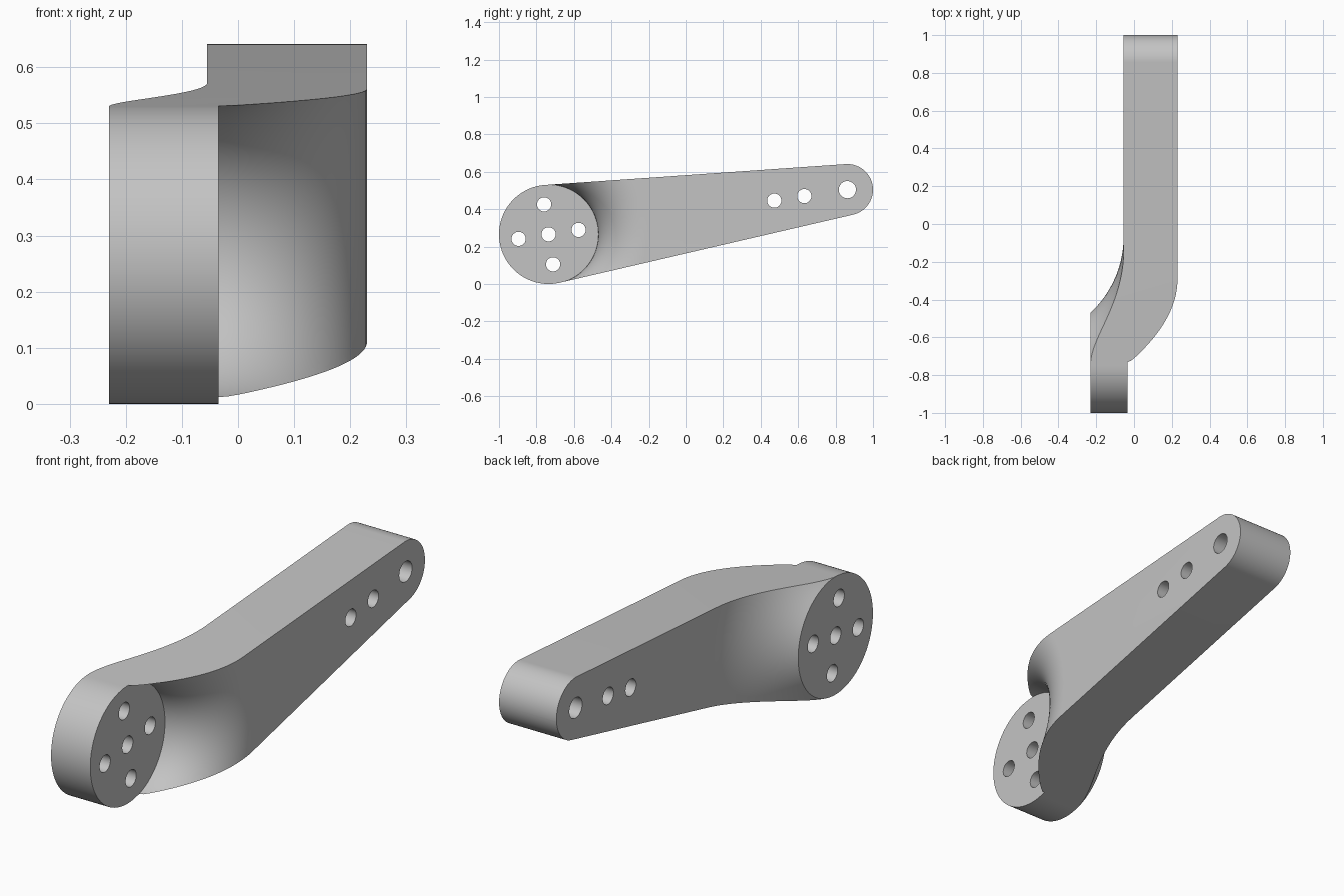
import bpy, bmesh, math

cube = bpy.data.objects.get("Cube")
if cube:
    bpy.data.objects.remove(cube)

# Pivot centres (y, z) and radii of the two rounded ends
HUB, HUB_R = (-0.735, 0.265), 0.265
TIP, TIP_R = (0.863, 0.504), 0.137
X_MIN, X_MAX = -0.23, 0.23      # overall sides
HUB_FACE, ARM_FACE = -0.035, -0.055
dy, dz = TIP[0] - HUB[0], TIP[1] - HUB[1]
LENGTH, AXIS = math.hypot(dy, dz), math.atan2(dz, dy)


def make_object(name, bm):
    bmesh.ops.recalc_face_normals(bm, faces=bm.faces)
    mesh = bpy.data.meshes.new(name)
    bm.to_mesh(mesh)
    bm.free()
    ob = bpy.data.objects.new(name, mesh)
    bpy.context.collection.objects.link(ob)
    return ob


def arc(centre, r, start, end, steps):
    angles = [start + (end - start) * i / steps for i in range(steps + 1)]
    return [(centre[0] + r * math.cos(a), centre[1] + r * math.sin(a)) for a in angles]


def prism(name, outline, x0, x1):
    """Extrude a (y, z) outline along x."""
    bm = bmesh.new()
    face = bm.faces.new([bm.verts.new((x0, y, z)) for y, z in outline])
    new = bmesh.ops.extrude_face_region(bm, geom=[face])["geom"]
    verts = [v for v in new if isinstance(v, bmesh.types.BMVert)]
    bmesh.ops.translate(bm, verts=verts, vec=(x1 - x0, 0, 0))
    return make_object(name, bm)


def lathe(name, profile, steps=144):
    """Spin a closed (radius, x) profile around the hub axis."""
    bm = bmesh.new()
    verts = [bm.verts.new((x, HUB[0] + r, HUB[1])) for r, x in profile]
    edges = [bm.edges.new((a, b)) for a, b in zip(verts, verts[1:] + verts[:1])]
    bmesh.ops.spin(bm, geom=verts + edges, cent=(0, *HUB), axis=(1, 0, 0),
                   angle=math.tau, steps=steps)
    bmesh.ops.remove_doubles(bm, verts=bm.verts, dist=1e-5)
    loose = [e for e in bm.edges if not e.link_faces]
    bmesh.ops.delete(bm, geom=loose, context='EDGES')
    return make_object(name, bm)


def cut(target, cutter):
    mod = target.modifiers.new(cutter.name, 'BOOLEAN')
    mod.operation, mod.solver, mod.object = 'DIFFERENCE', 'EXACT', cutter
    bpy.context.view_layer.objects.active = target
    bpy.ops.object.modifier_apply(modifier=mod.name)
    bpy.data.objects.remove(cutter)


# Arm body: two round ends joined by their common tangents
tangent = math.acos((HUB_R - TIP_R) / LENGTH)
outline = arc(HUB, HUB_R, AXIS + tangent, AXIS + math.tau - tangent, 72)
outline += arc(TIP, TIP_R, AXIS - tangent, AXIS + tangent, 40)
arm = prism("crank_arm", outline, X_MIN, X_MAX)

# Scoop above the hub, flaring outward to the arm's left side
flare = X_MAX - HUB_FACE
start = HUB_R + 0.001
scoop = [(0, HUB_FACE)]
scoop += arc((start + flare, HUB_FACE), flare, math.pi, math.pi / 2, 24)
scoop += [(start + flare, X_MAX + 0.1), (0, X_MAX + 0.1)]
cut(arm, lathe("scoop_cutter", scoop))

# Relief on the right side, sweeping from the hub up to the arm
SWEEP = 0.55
drop = ARM_FACE - X_MIN
reach = math.sqrt(SWEEP ** 2 - (SWEEP - drop) ** 2)
centre = (HUB_R + 0.0005 + reach, ARM_FACE - SWEEP)
begin = math.atan2(SWEEP - drop, -reach)
relief = arc(centre, SWEEP, begin + 0.03, begin, 1)
relief += arc(centre, SWEEP, begin, math.pi / 2, 24)[1:]
relief += [(2.2, ARM_FACE), (2.2, X_MIN - 0.2), (relief[0][0], X_MIN - 0.2)]
cut(arm, lathe("relief_cutter", relief))

# Through holes: (distance along the arm, distance across it, radius)
holes = [(0, 0, 0.038), (1.221, 0, 0.038), (1.383, 0, 0.038), (LENGTH, 0, 0.046)]
for k in range(4):
    a = k * math.pi / 2
    holes.append((0.162 * math.cos(a), 0.162 * math.sin(a), 0.038))
ca, sa = math.cos(AXIS), math.sin(AXIS)
for u, v, r in holes:
    spot = (HUB[0] + u * ca - v * sa, HUB[1] + u * sa + v * ca)
    ring = arc(spot, r, 0, math.tau, 32)[:-1]
    cut(arm, prism("hole_cutter", ring, X_MIN - 0.1, X_MAX + 0.1))

# Merge the flat faces left in pieces by the cuts
bm = bmesh.new()
bm.from_mesh(arm.data)
bmesh.ops.remove_doubles(bm, verts=bm.verts, dist=1e-5)
bmesh.ops.dissolve_limit(bm, angle_limit=0.002, verts=bm.verts, edges=bm.edges)
bm.to_mesh(arm.data)
bm.free()

# Plain grey finish
grey = bpy.data.materials.new("plain_grey")
grey.use_nodes = True
colour = (0.55, 0.55, 0.55, 1)
grey.diffuse_color = colour
grey.node_tree.nodes["Principled BSDF"].inputs["Base Color"].default_value = colour
arm.data.materials.clear()
arm.data.materials.append(grey)

bpy.ops.object.select_all(action='DESELECT')
arm.select_set(True)
bpy.context.view_layer.objects.active = arm
bpy.ops.object.shade_smooth_by_angle(angle=math.radians(25))
